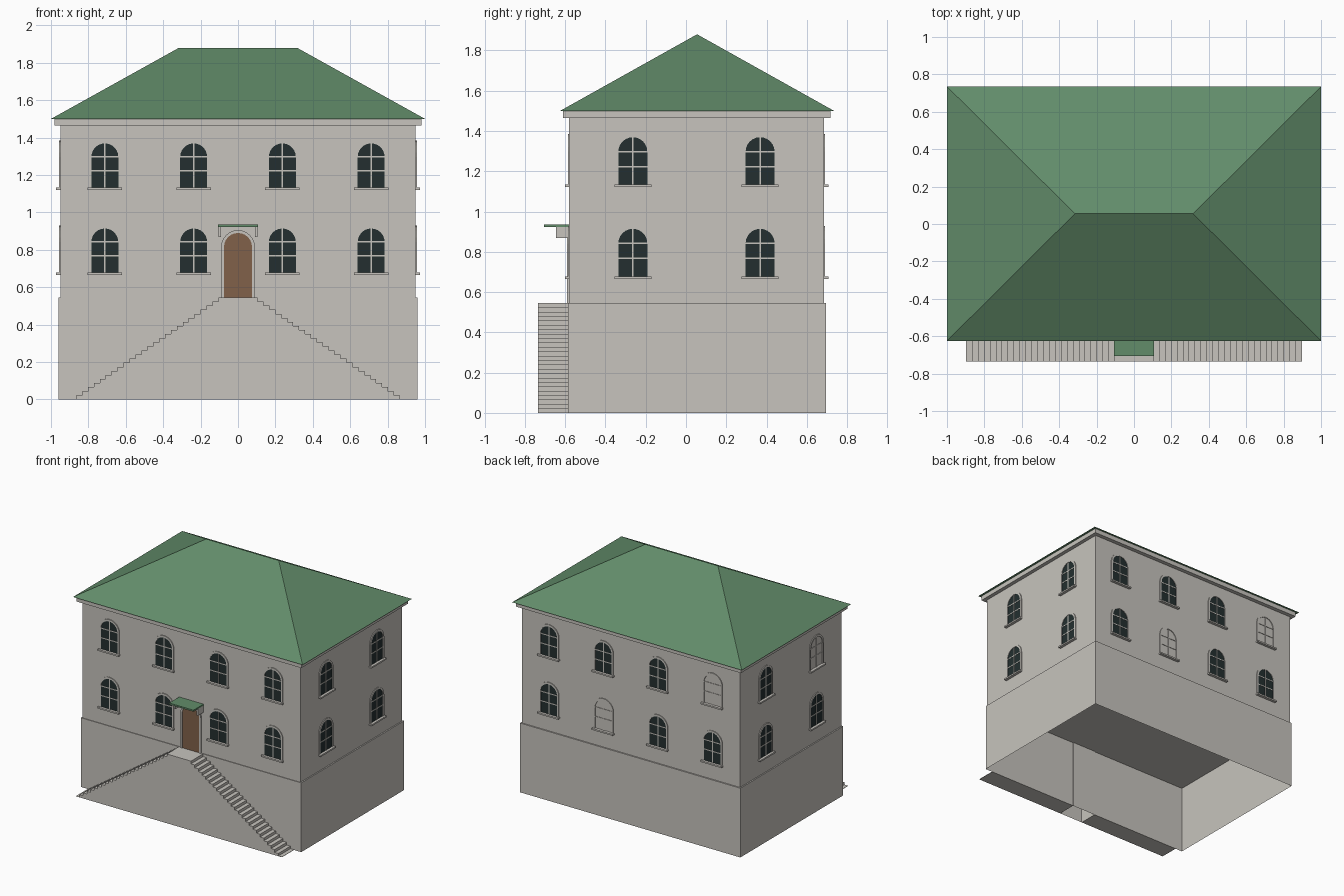
import bpy, bmesh, math
from mathutils import Matrix, Vector

cube = bpy.data.objects.get("Cube")
if cube:
    bpy.data.objects.remove(cube, do_unlink=True)


def material(name, rgb):
    m = bpy.data.materials.new(name)
    m.use_nodes = True
    m.diffuse_color = (*rgb, 1)
    m.node_tree.nodes["Principled BSDF"].inputs["Base Color"].default_value = (*rgb, 1)
    return m


STONE = material("pale stone", (0.57, 0.55, 0.51))
GREEN = material("roof green", (0.122, 0.262, 0.144))
GLASS = material("dark glass", (0.017, 0.028, 0.029))
BROWN = material("door brown", (0.22, 0.12, 0.068))


def finish(name, bm, mat, matrix=None):
    bmesh.ops.recalc_face_normals(bm, faces=bm.faces)
    mesh = bpy.data.meshes.new(name)
    bm.to_mesh(mesh)
    bm.free()
    mesh.materials.append(mat)
    obj = bpy.data.objects.new(name, mesh)
    if matrix:
        obj.matrix_world = matrix
    bpy.context.collection.objects.link(obj)
    return obj


def add_box(bm, lo, hi, open_bottom=False):
    lo, hi = Vector(lo), Vector(hi)
    verts = bmesh.ops.create_cube(bm, size=1)["verts"]
    for v in verts:
        v.co = (lo + hi) / 2 + v.co * (hi - lo)
    if open_bottom:
        low = [f for f in {f for v in verts for f in v.link_faces}
               if all(abs(v.co.z - lo.z) < 1e-5 for v in f.verts)]
        bmesh.ops.delete(bm, geom=low, context="FACES_ONLY")


def box(name, lo, hi, mat, open_bottom=False):
    bm = bmesh.new()
    add_box(bm, lo, hi, open_bottom)
    return finish(name, bm, mat)


def add_prism(bm, points, y0, y1):
    """Extrude an (x, z) outline from y0 to y1."""
    a = [bm.verts.new((x, y0, z)) for x, z in points]
    b = [bm.verts.new((x, y1, z)) for x, z in points]
    bm.faces.new(a)
    bm.faces.new(b[::-1])
    for i in range(len(a)):
        bm.faces.new((a[i - 1], b[i - 1], b[i], a[i]))


def arch(r, spring, steps=12):
    """Round-headed outline, from right foot over to left foot."""
    head = [(r * math.cos(math.pi * i / steps), spring + r * math.sin(math.pi * i / steps))
            for i in range(steps + 1)]
    return [(r, 0)] + head + [(-r, 0)]


def add_surround(bm, outer, inner, spring, depth):
    add_prism(bm, arch(outer, spring) + arch(inner, spring)[::-1], -depth, 0)


# Arched window: its local outward direction is -y, its foot is at z = 0
def window(name, matrix, glazed=True):
    r, spring = 0.072, 0.165
    if glazed:
        bm = bmesh.new()
        add_prism(bm, arch(r, spring), -0.002, 0)
        finish(name + "_glass", bm, GLASS, matrix)
    bm = bmesh.new()
    add_surround(bm, r + 0.015, r, spring, 0.006)
    add_box(bm, (-0.004, -0.004, 0), (0.004, 0, spring + r))
    for z in (0.09, spring):
        add_box(bm, (-r, -0.004, z - 0.004), (r, 0, z + 0.004))
    add_box(bm, (-0.092, -0.022, -0.011), (0.092, 0, 0.001))
    finish(name + "_frame", bm, STONE, matrix)


# Main masses
box("basement", (-0.96, -0.585, 0), (0.96, 0.695, 0.545), STONE, True)
box("upper_walls", (-0.95, -0.58, 0.545), (0.95, 0.685, 1.465), STONE, True)
box("cornice", (-0.98, -0.612, 1.465), (0.98, 0.717, 1.5), STONE)

# Hipped roof
bm = bmesh.new()
x, z = 1.0, 1.5
eaves = [bm.verts.new(p) for p in ((-x, -0.625, z), (x, -0.625, z), (x, 0.735, z), (-x, 0.735, z))]
left, right = (bm.verts.new((s * 0.316, 0.055, 1.88)) for s in (-1, 1))
a, b, c, d = eaves
for f in ((a, b, right, left), (b, c, right), (c, d, left, right), (d, a, left), (d, c, b, a)):
    bm.faces.new(f)
finish("hipped_roof", bm, GREEN)

# Windows on all four walls; (side, row, column) names those without glass
SPREAD = (-0.712, -0.237, 0.237, 0.712)
SIDES = {
    "front": (0, (0, -0.58), SPREAD),
    "left": (90, (0.95, 0.052), (-0.316, 0.316)),
    "back": (180, (0, 0.685), SPREAD),
    "right": (270, (-0.95, 0.052), (-0.316, 0.316)),
}
BLIND = {("back", 1, 3), ("back", 0, 1), ("right", 1, 1)}
for side, (angle, (px, py), columns) in SIDES.items():
    turn = Matrix.Rotation(math.radians(angle), 4, "Z")
    for row, height in enumerate((0.677, 1.132)):
        for col, u in enumerate(columns):
            place = Matrix.Translation((px, py, height)) @ turn @ Matrix.Translation((u, 0, 0))
            window(f"{side}_window_{row}_{col}", place, (side, row, col) not in BLIND)

# Door, surround and canopy
doorway = Matrix.Translation((0, -0.58, 0.545))
bm = bmesh.new()
add_prism(bm, arch(0.075, 0.27), -0.006, 0)
finish("door", bm, BROWN, doorway)
bm = bmesh.new()
add_surround(bm, 0.09, 0.075, 0.27, 0.01)
finish("door_surround", bm, STONE, doorway)
box("canopy", (-0.106, -0.705, 0.923), (0.106, -0.58, 0.935), GREEN)
for side, s in (("left", 1), ("right", -1)):
    box(side + "_canopy_bracket", (s * 0.098 - 0.006, -0.645, 0.868),
        (s * 0.098 + 0.006, -0.58, 0.923), STONE)

# Landing with a mirrored flight of steps on each side
LANDING, TOP, STEPS = 0.105, 0.545, 25
RUN, RISE = 0.0317, TOP / STEPS
box("landing", (-LANDING, -0.735, 0), (LANDING, -0.58, TOP), STONE, True)
for side, s in (("left", 1), ("right", -1)):
    outline = [(s * LANDING, 0)]
    for k in range(1, STEPS + 1):
        tread = max(TOP - k * RISE, 0.002)
        outline += [(s * (LANDING + (k - 1) * RUN), tread), (s * (LANDING + k * RUN), tread)]
    outline.append((s * (LANDING + STEPS * RUN), 0))
    bm = bmesh.new()
    add_prism(bm, outline, -0.735, -0.585)
    finish(side + "_stairs", bm, STONE)
